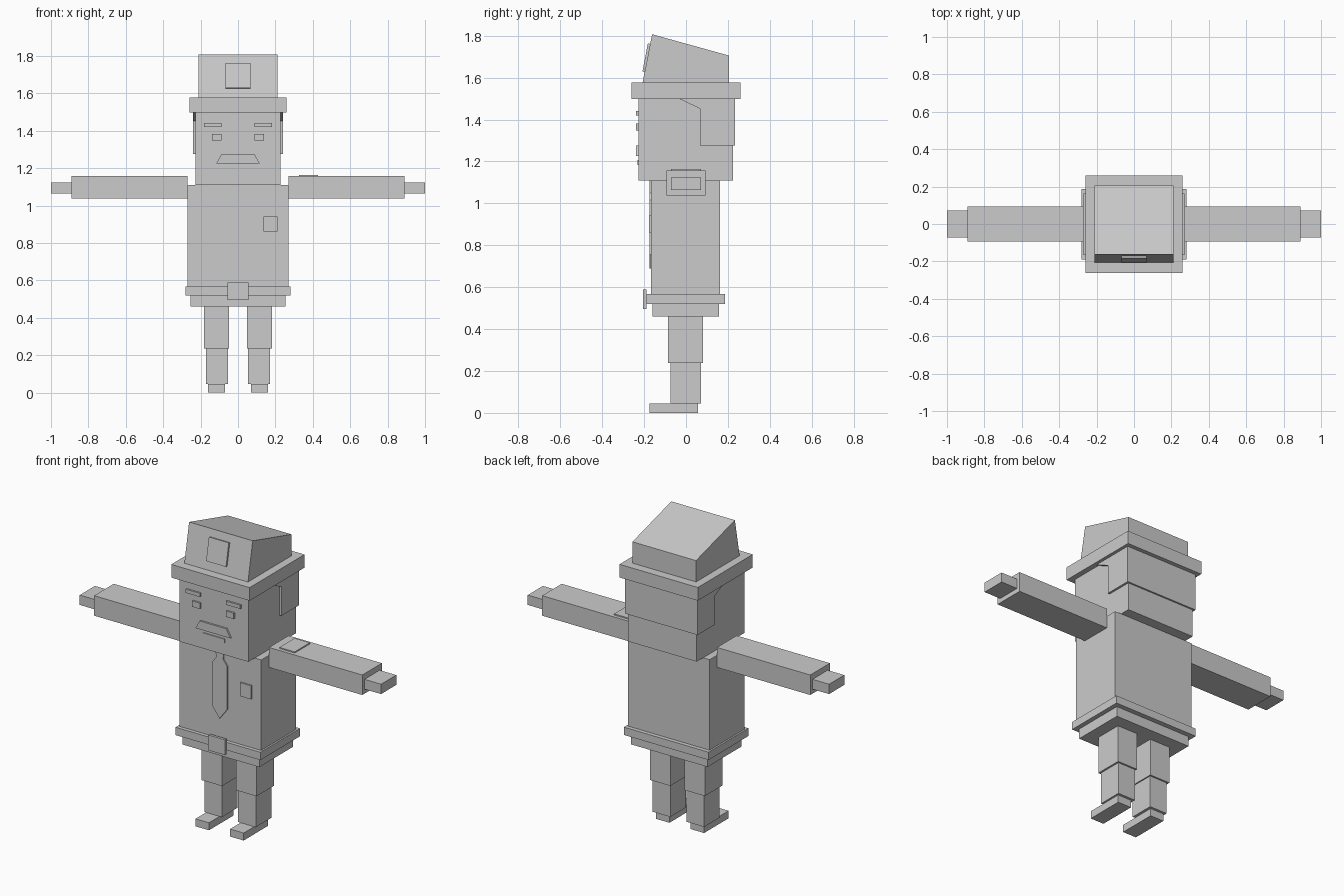
import bpy, bmesh

cube = bpy.data.objects.get("Cube")
if cube:
    bpy.data.objects.remove(cube, do_unlink=True)

grey = bpy.data.materials.new("plain grey")
grey.use_nodes = True
grey.diffuse_color = (0.6, 0.6, 0.6, 1)
grey.node_tree.nodes["Principled BSDF"].inputs["Base Color"].default_value = (0.6, 0.6, 0.6, 1)


def prism(name, start, end):
    """Solid between two matching outlines of 3D points."""
    bm = bmesh.new()
    a = [bm.verts.new(p) for p in start]
    b = [bm.verts.new(p) for p in end]
    n = len(a)
    bm.faces.new(a)
    bm.faces.new(b[::-1])
    for i in range(n):
        j = (i + 1) % n
        bm.faces.new((a[i], b[i], b[j], a[j]))
    bmesh.ops.recalc_face_normals(bm, faces=bm.faces)
    mesh = bpy.data.meshes.new(name)
    bm.to_mesh(mesh)
    bm.free()
    mesh.materials.append(grey)
    obj = bpy.data.objects.new(name, mesh)
    bpy.context.collection.objects.link(obj)
    return obj


def box(name, x, y, z):
    ring = [(x[0], y[0]), (x[1], y[0]), (x[1], y[1]), (x[0], y[1])]
    return prism(name, [(p, q, z[0]) for p, q in ring], [(p, q, z[1]) for p, q in ring])


def side_profile(name, half_width, yz):
    """Outline in y, z stretched across x."""
    return prism(name, [(-half_width, y, z) for y, z in yz], [(half_width, y, z) for y, z in yz])


def front_plate(name, xz, y_back, thickness):
    """Outline in x, z raised from a front surface."""
    return prism(name, [(x, y_back, z) for x, z in xz], [(x, y_back - thickness, z) for x, z in xz])


def pair(name, x, y, z):
    box("left_" + name, x, y, z)
    box("right_" + name, (-x[1], -x[0]), y, z)


# Legs and feet
pair("foot", (0.07, 0.16), (-0.175, 0.057), (0, 0.045))
pair("lower_leg", (0.054, 0.171), (-0.075, 0.072), (0.045, 0.237))
pair("upper_leg", (0.047, 0.182), (-0.085, 0.082), (0.237, 0.46))

# Body
box("jacket_hem", (-0.254, 0.254), (-0.161, 0.158), (0.46, 0.52))
box("belt", (-0.281, 0.281), (-0.189, 0.187), (0.52, 0.567))
box("belt_buckle", (-0.056, 0.056), (-0.205, -0.189), (0.496, 0.588))
box("torso", (-0.271, 0.271), (-0.167, 0.163), (0.567, 1.11))
box("chest_badge", (0.137, 0.21), (-0.177, -0.167), (0.861, 0.942))
front_plate("necktie", [(-0.027, 1.11), (-0.024, 1.05), (-0.05, 1.015), (-0.05, 0.755), (0, 0.69),
                        (0.05, 0.755), (0.05, 1.015), (0.024, 1.05), (0.027, 1.11)], -0.167, 0.008)

# Arms and hands
pair("arm", (0.271, 0.89), (-0.093, 0.093), (1.037, 1.157))
pair("hand", (0.89, 1.0), (-0.072, 0.072), (1.064, 1.123))
box("shoulder_patch", (0.325, 0.427), (-0.072, 0.072), (1.157, 1.164))

# Head and face
box("head", (-0.228, 0.228), (-0.227, 0.224), (1.11, 1.498))
side_profile("hair", 0.241, [(-0.03, 1.498), (0.067, 1.452), (0.067, 1.277), (0.234, 1.277), (0.234, 1.498)])
pair("eyebrow", (0.087, 0.181), (-0.238, -0.227), (1.419, 1.441))
pair("eye", (0.087, 0.138), (-0.238, -0.227), (1.347, 1.382))
front_plate("moustache", [(-0.116, 1.225), (0.116, 1.225), (0.088, 1.275), (-0.088, 1.275)], -0.227, 0.011)
box("mouth", (-0.072, 0.072), (-0.232, -0.227), (1.183, 1.206))

# Hat with a sloping crown
box("hat_brim", (-0.26, 0.26), (-0.261, 0.259), (1.498, 1.577))
side_profile("hat_crown", 0.211, [(-0.207, 1.577), (-0.162, 1.807), (0.206, 1.705), (0.206, 1.577)])
side_profile("hat_badge", 0.066, [(-0.197, 1.627), (-0.171, 1.761), (-0.182, 1.763), (-0.208, 1.629)])
